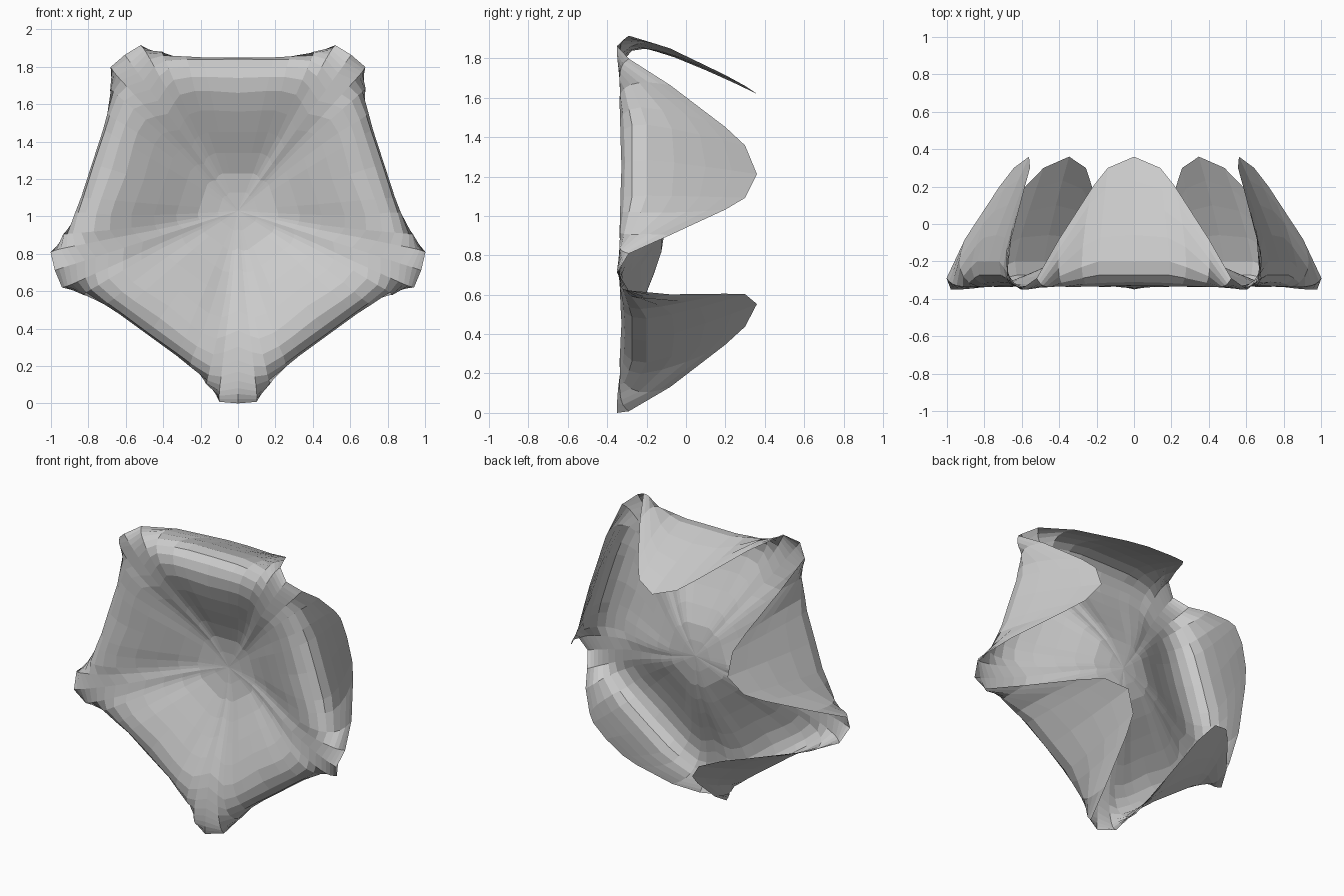
import bpy, bmesh, math

if "Cube" in bpy.data.objects:
    bpy.data.objects.remove(bpy.data.objects["Cube"])

CZ = 1.03                      # height of the star centre
SEG = 2                        # subdivisions along each spoke
CENTRE = (0.0, 0.0, -0.10)
S36, C36 = math.sin(math.radians(36)), math.cos(math.radians(36))

# Spokes of one half sector, from flap middle to arm tip: (sideways, outward, depth)
spokes = [
    [(0, .20, -.125), (0, .42, -.23), (0, .63, -.32), (0, .77, -.31),
     (0, .82, -.20), (0, .71, .10), (0, .59, .36)],
    [(.045, .20, -.125), (.10, .42, -.23), (.15, .64, -.325), (.18, .77, -.315),
     (.19, .82, -.20), (.165, .73, .07), (.14, .63, .30)],
    [(.08, .20, -.125), (.16, .42, -.225), (.23, .64, -.325), (.26, .77, -.32),
     (.28, .825, -.23), (.26, .765, 0), (.22, .685, .20)],
    [(.10, .19, -.125), (.21, .40, -.215), (.31, .62, -.32), (.37, .76, -.335),
     (.40, .83, -.28), (.405, .85, -.19), (.40, .82, -.08)],
    [(.11, .18, -.125), (.23, .38, -.21), (.34, .58, -.305), (.42, .72, -.335),
     (.47, .81, -.335), (.50, .86, -.32), (.52, .885, -.29)],
]
ridge = [(.20, -.125), (.42, -.205), (.64, -.295), (.80, -.33),
         (.91, -.345), (.98, -.35), (1.03, -.35)]
spokes.append([(r * S36, r * C36, y) for r, y in ridge])


def smooth_path(keys):
    """Catmull-Rom path through the keys, starting just after the centre."""
    p = [CENTRE] + keys
    ext = [tuple(2 * a - b for a, b in zip(p[0], p[1]))] + p
    ext.append(tuple(2 * a - b for a, b in zip(p[-1], p[-2])))
    out = []
    for i in range(1, len(p)):
        a, b, c, d = ext[i - 1:i + 3]
        for k in range(1, SEG + 1):
            t = k / SEG
            out.append(tuple(.5 * (2 * q + (r - o) * t + (2 * o - 5 * q + 4 * r - s) * t * t
                                   + (3 * q - o - 3 * r + s) * t ** 3)
                             for o, q, r, s in zip(a, b, c, d)))
    return out


paths = [smooth_path(s) for s in spokes]
# Full sector: tip side mirrored, dropping the shared tip spoke
sector = [[(-x, r, y) for x, r, y in p] for p in reversed(paths[1:])] + paths[:-1]

bm = bmesh.new()
centre = bm.verts.new((0, CENTRE[2], CZ))
columns = []
for n in range(5):             # five flaps around the centre
    ang = math.radians(90 - 72 * n)
    ca, sa = math.cos(ang), math.sin(ang)
    for path in sector:
        columns.append([bm.verts.new((r * ca + x * sa, y, CZ + r * sa - x * ca))
                        for x, r, y in path])

# Skin between neighbouring spokes
for i, a in enumerate(columns):
    b = columns[(i + 1) % len(columns)]
    bm.faces.new((centre, a[0], b[0]))
    for j in range(len(a) - 1):
        bm.faces.new((a[j], a[j + 1], b[j + 1], b[j]))
bmesh.ops.recalc_face_normals(bm, faces=bm.faces)
# Outside of the bowl faces the front
bm.faces.ensure_lookup_table()
if bm.faces[0].normal.y > 0:
    bmesh.ops.reverse_faces(bm, faces=bm.faces)

mesh = bpy.data.meshes.new("folded_star_shell")
bm.to_mesh(mesh)
bm.free()
obj = bpy.data.objects.new("folded_star_shell", mesh)
bpy.context.collection.objects.link(obj)
